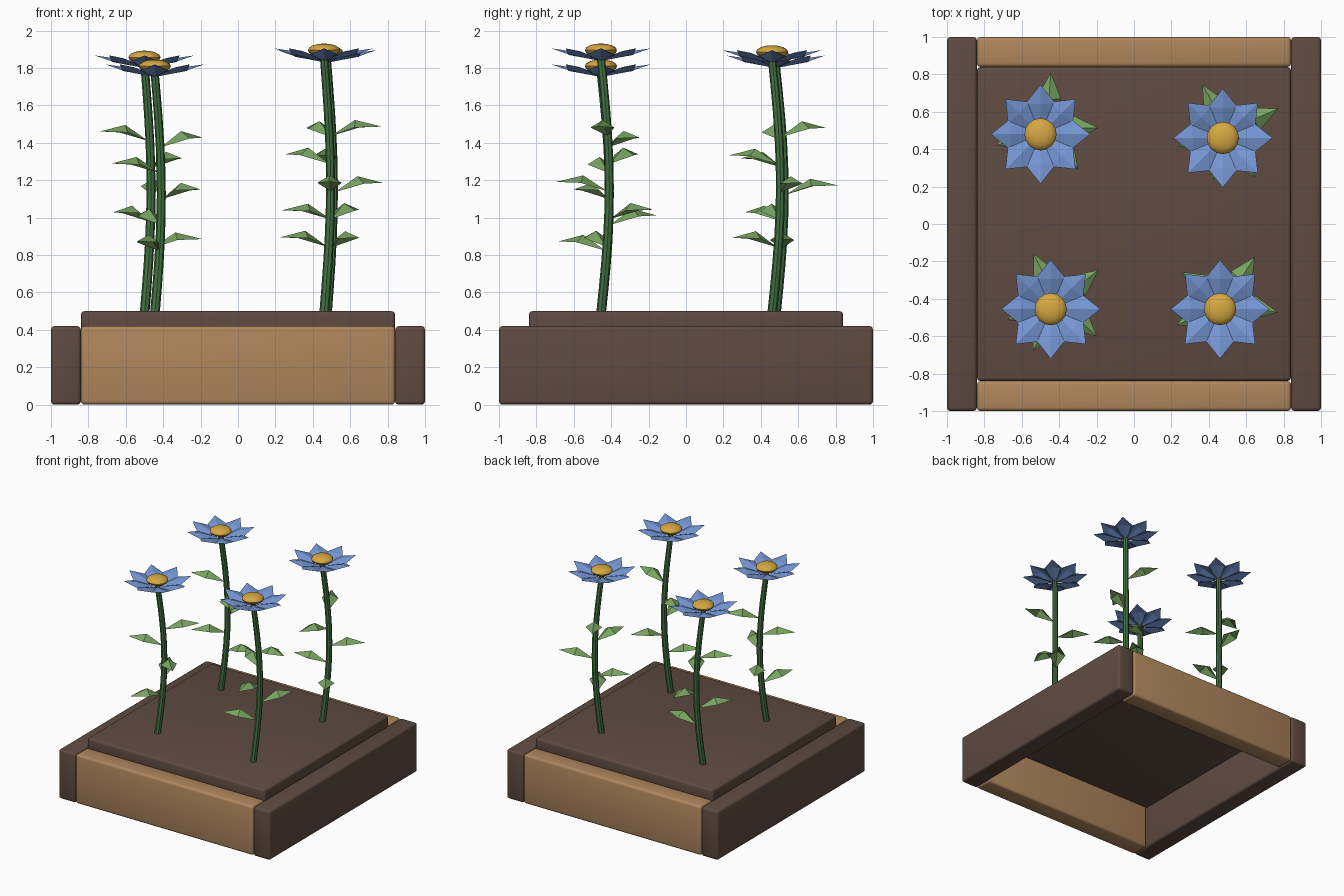
import bpy, bmesh, math
from mathutils import Matrix, Vector

if "Cube" in bpy.data.objects:
    bpy.data.objects.remove(bpy.data.objects["Cube"], do_unlink=True)


def material(name, r, g, b):
    m = bpy.data.materials.new(name)
    m.use_nodes = True
    m.diffuse_color = (r, g, b, 1)
    m.node_tree.nodes["Principled BSDF"].inputs["Base Color"].default_value = (r, g, b, 1)
    return m


TAN = material("tan wood", 0.43, 0.24, 0.11)
BROWN = material("dark brown", 0.115, 0.07, 0.053)
BLUE = material("petal blue", 0.18, 0.31, 0.66)
YELLOW = material("centre yellow", 0.67, 0.39, 0.055)
LEAF = material("leaf green", 0.19, 0.37, 0.12)
STEM = material("stem green", 0.055, 0.17, 0.055)


def make_object(name, bm, mat, smooth=False):
    mesh = bpy.data.meshes.new(name)
    bm.to_mesh(mesh)
    bm.free()
    mesh.materials.append(mat)
    ob = bpy.data.objects.new(name, mesh)
    bpy.context.collection.objects.link(ob)
    if smooth:
        bpy.ops.object.select_all(action='DESELECT')
        ob.select_set(True)
        bpy.context.view_layer.objects.active = ob
        bpy.ops.object.shade_smooth_by_angle(angle=math.radians(40))
    return ob


def board(name, lo, hi, mat):
    """Box between two corners with rounded edges."""
    lo, hi = Vector(lo), Vector(hi)
    bm = bmesh.new()
    bmesh.ops.create_cube(bm, size=1, matrix=Matrix.Translation((lo + hi) / 2)
                          @ Matrix.Diagonal((*(hi - lo), 1)))
    bmesh.ops.bevel(bm, geom=bm.edges[:], offset=0.02, segments=3,
                    profile=0.5, affect='EDGES')
    make_object(name, bm, mat, True)


def blade(bm, base, mid, side, tip, place):
    """Creased kite: points are (outward, height), side is (outward, half width, height)."""
    def vert(x, y, z):
        return bm.verts.new(place @ Vector((x, y, z)))
    b, m, t = [vert(x, 0, z) for x, z in (base, mid, tip)]
    left = vert(side[0], side[1], side[2])
    right = vert(side[0], -side[1], side[2])
    for tri in ((b, m, left), (m, t, left), (b, right, m), (m, right, t)):
        bm.faces.new(tri)


# Planter frame and soil
W = 0.84
for s, side in ((1, "left"), (-1, "right")):
    xs = sorted((s * W, s))
    board(side + "_board", (xs[0], -1, 0), (xs[1], 1, 0.42), BROWN)
for s, side in ((-1, "front"), (1, "back")):
    ys = sorted((s * W, s))
    board(side + "_board", (-W, ys[0], 0), (W, ys[1], 0.42), TAN)
board("soil", (-W, -W, 0.36), (W, W, 0.5), BROWN)

SOIL = 0.48


def flower(name, x, y, scale, leaf_angles):
    top = 0.5 + 1.355 * scale

    def axis(z):
        # gently bowed centre line of the stem
        bow = math.sin(math.pi * (z - SOIL) / (top - SOIL))
        return Vector((x + 0.035 * bow, y + 0.045 * bow, z))

    # Stem
    bm = bmesh.new()
    rings, sides, steps = [], 8, 10
    for i in range(steps + 1):
        t = i / steps
        centre = axis(SOIL + (top - SOIL) * t)
        radius = 0.026 - 0.004 * t
        rings.append([bm.verts.new(centre + radius * Vector((math.cos(a), math.sin(a), 0)))
                      for a in (math.tau * k / sides for k in range(sides))])
    for low, high in zip(rings, rings[1:]):
        for k in range(sides):
            n = (k + 1) % sides
            bm.faces.new((low[k], low[n], high[n], high[k]))
    bm.faces.new(rings[-1])
    bm.faces.new(rings[0][::-1])
    make_object(name + "_stem", bm, STEM, True)

    # Leaves spiralling up the stem
    bm = bmesh.new()
    for k, angle in enumerate(leaf_angles):
        place = (Matrix.Translation(axis(0.5 + scale * (0.345 + 0.148 * k)))
                 @ Matrix.Rotation(math.radians(angle), 4, 'Z'))
        blade(bm, (0.01, 0), (0.14, 0.085), (0.15, 0.065, 0.045), (0.285, 0.05), place)
    make_object(name + "_leaves", bm, LEAF)

    # Petals
    bm = bmesh.new()
    for k in range(8):
        place = Matrix.Translation((x, y, top)) @ Matrix.Rotation(math.tau * k / 8, 4, 'Z')
        blade(bm, (0.015, -0.015), (0.16, 0.035), (0.165, 0.08, 0.015), (0.265, 0.05), place)
    make_object(name + "_petals", bm, BLUE)

    # Domed centre
    bm = bmesh.new()
    bmesh.ops.create_uvsphere(bm, u_segments=16, v_segments=8, radius=1,
                              matrix=Matrix.Translation((x, y, top + 0.04))
                              @ Matrix.Diagonal((0.086, 0.086, 0.036, 1)))
    make_object(name + "_centre", bm, YELLOW, True)


flower("back_right_flower", -0.50, 0.48, 0.972, (0, 226, 86, 306, 200))
flower("back_left_flower", 0.475, 0.46, 0.993, (301, 198, 23, 252, 119))
flower("front_right_flower", -0.445, -0.455, 0.937, (245, 116, 318, 201, 37))
flower("front_left_flower", 0.46, -0.455, 1.0, (205, 57, 268, 147, 349))
